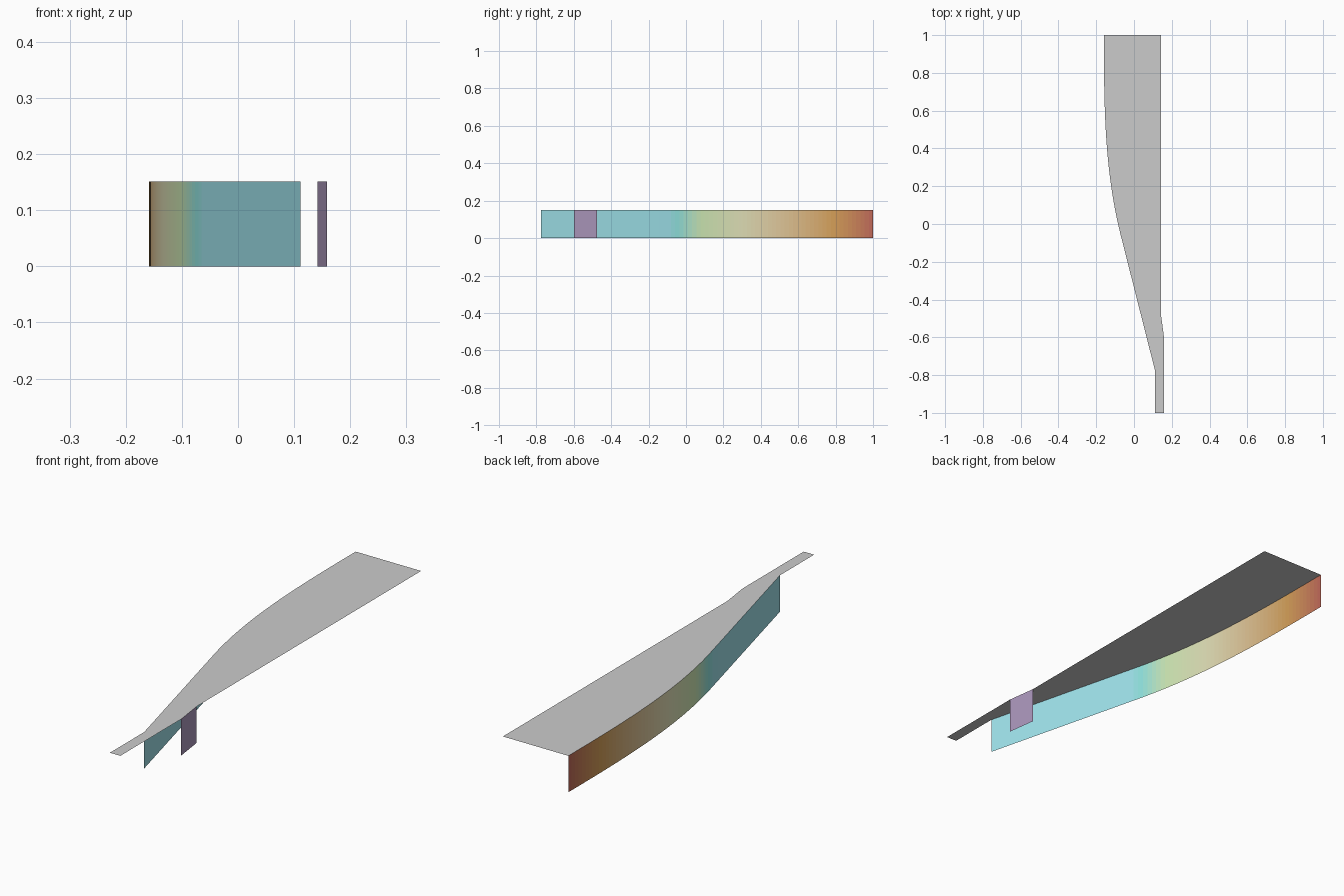
import bpy, bmesh

if "Cube" in bpy.data.objects:
    bpy.data.objects.remove(bpy.data.objects["Cube"])

H = 0.1515
Y_BEND = -0.08     # straight run ends, curve begins
N = 48


def make_mesh(name, faces, mats=(), smooth=False):
    """faces: list of point loops; one material per face if several are given"""
    bm = bmesh.new()
    for i, loop in enumerate(faces):
        f = bm.faces.new([bm.verts.new(p) for p in loop])
        f.material_index = min(i, max(len(mats) - 1, 0))
        f.smooth = smooth
    bmesh.ops.remove_doubles(bm, verts=bm.verts, dist=1e-5)
    me = bpy.data.meshes.new(name)
    bm.to_mesh(me)
    bm.free()
    for m in mats:
        me.materials.append(m)
    ob = bpy.data.objects.new(name, me)
    bpy.context.collection.objects.link(ob)
    return ob


def material(name, rgb):
    m = bpy.data.materials.new(name)
    m.diffuse_color = (*rgb, 1)
    m.use_nodes = True
    m.node_tree.nodes["Principled BSDF"].inputs["Base Color"].default_value = m.diffuse_color
    return m


def wall_faces(path):
    """Vertical quads hanging from the deck down to the ground"""
    return [[(*a, H), (*a, 0), (*b, 0), (*b, H)] for a, b in zip(path, path[1:])]


# colour ramp along y for the curved wall
RAMP = [(-0.11, (.35, .77, .84)), (-0.04, (.28, .78, .74)), (0.08, (.62, .82, .46)),
        (0.3, (.76, .75, .48)), (0.5, (.75, .58, .33)), (0.78, (.68, .36, .10)),
        (1.0, (.53, .13, .10))]


def ramp(y):
    if y <= RAMP[0][0]:
        return RAMP[0][1]
    for (y0, c0), (y1, c1) in zip(RAMP, RAMP[1:]):
        if y <= y1:
            t = (y - y0) / (y1 - y0)
            return [a + (b - a) * t for a, b in zip(c0, c1)]
    return RAMP[-1][1]


# left edge: cubic easing from the back, then a straight run to the front
def left_x(y):
    return -0.159 + 0.094 * ((1 - y) / (1 - Y_BEND)) ** 3


curve = [(left_x(y), y) for y in (1 - (1 - Y_BEND) * i / N for i in range(N + 1))]
left_edge = curve + [(0.111, -0.775)]
right_edge = [(0.159, -0.6), (0.142, -0.475)]

# flat deck
outline = left_edge + [(0.111, -1), (0.159, -1)] + right_edge + [(0.142, 1)]
make_mesh("deck", [[(x, y, H) for x, y in outline]])

# long curved wall with graded colour
mats = [material(f"wall_band_{i}", ramp((a[1] + b[1]) / 2)) for i, (a, b) in
        enumerate(zip(curve, curve[1:]))]
mats.append(material("wall_straight", RAMP[0][1]))
make_mesh("curved_wall", wall_faces(left_edge), mats, smooth=True)

# short slanted wall
make_mesh("short_wall", wall_faces(right_edge), [material("purple", (.41, .31, .50))])
